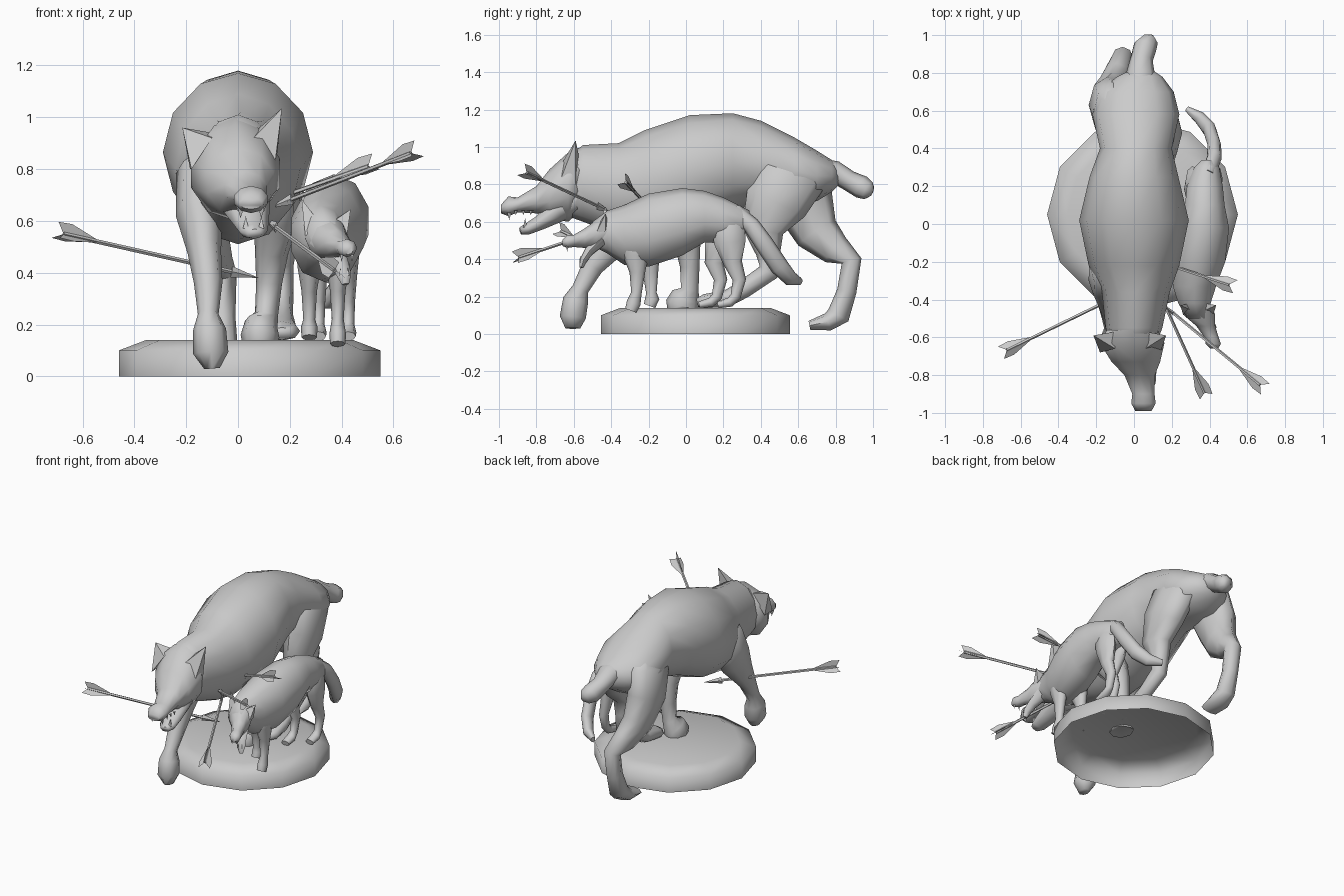
import bpy, bmesh, math
from mathutils import Vector as V


def finish(name, bm, angle=50):
    bmesh.ops.recalc_face_normals(bm, faces=bm.faces)
    me = bpy.data.meshes.new(name)
    bm.to_mesh(me)
    bm.free()
    ob = bpy.data.objects.new(name, me)
    bpy.context.collection.objects.link(ob)
    bpy.ops.object.select_all(action='DESELECT')
    ob.select_set(True)
    bpy.context.view_layer.objects.active = ob
    bpy.ops.object.shade_smooth_by_angle(angle=math.radians(angle))
    return ob


def skin(name, rings, angle=65, cap_first=True):
    """Bridge equal-length rings of points into a tube."""
    bm = bmesh.new()
    vs = [[bm.verts.new(p) for p in r] for r in rings]
    n = len(vs[0])
    for a, b in zip(vs, vs[1:]):
        for i in range(n):
            bm.faces.new((a[i], a[(i + 1) % n], b[(i + 1) % n], b[i]))
    if cap_first:
        bm.faces.new(vs[0])
    bm.faces.new(vs[-1])
    return finish(name, bm, angle)


def trunk(name, secs, n=12):
    """Upright sections: y, x centre, top z, bottom z, half width."""
    rings = []
    for y, x, zt, zb, w in secs:
        c, h = (zt + zb) / 2, (zt - zb) / 2
        rings.append([(x + w * math.sin(k), y, c + h * math.cos(k))
                      for k in (2 * math.pi * i / n for i in range(n))])
    return skin(name, rings)


def limb(name, pts, n=8):
    """Sections square to the path: x, y, z, side radius, depth radius."""
    P = [V(p[:3]) for p in pts]
    rings = []
    for i, p in enumerate(pts):
        t = (P[min(i + 1, len(P) - 1)] - P[max(i - 1, 0)]).normalized()
        u = V((1, 0, 0))
        u = (u - t * u.dot(t)).normalized()
        v = t.cross(u)
        rings.append([P[i] + u * p[3] * math.cos(k) + v * p[4] * math.sin(k)
                      for k in (2 * math.pi * j / n for j in range(n))])
    return skin(name, rings)


def spike(name, base, tip):
    """Pyramid over a small base loop: ears and teeth."""
    bm = bmesh.new()
    b = [bm.verts.new(p) for p in base]
    t = bm.verts.new(tip)
    bm.faces.new(b)
    for i in range(len(b)):
        bm.faces.new((b[i], b[(i + 1) % len(b)], t))
    return finish(name, bm, 20)


def tooth(name, x, y, z, h, r=.009):
    spike(name, [(x - r, y - r, z), (x + r, y - r, z), (x, y + r, z)], (x, y, z + h))


# round base, open underneath
C = (.045, .05)
skin("base", [[(C[0] + r * math.cos(i * math.pi / 6), C[1] + r * math.sin(i * math.pi / 6), z)
               for i in range(12)] for r, z in ((.505, 0), (.505, .1), (.40, .14))],
     75, cap_first=False)

# large animal: body and neck
trunk("large_body", [
    (-.66, .0, .93, .64, .11), (-.55, .0, 1.01, .60, .15), (-.36, .01, 1.02, .53, .18),
    (-.22, .0, 1.09, .51, .24), (.02, .0, 1.17, .56, .29), (.25, .0, 1.18, .66, .235),
    (.40, .01, 1.14, .70, .19), (.58, .01, 1.05, .70, .23), (.70, .01, .98, .71, .20),
    (.78, .03, .93, .76, .12), (.82, .04, .89, .80, .05)])
trunk("large_head", [
    (-.56, -.01, 1.00, .66, .14), (-.63, -.01, .97, .60, .18), (-.73, .01, .88, .615, .135),
    (-.80, .03, .79, .645, .085), (-.90, .05, .73, .65, .062), (-.95, .05, .735, .63, .068),
    (-.99, .05, .69, .645, .045)], 10)
limb("large_jaw", [(.01, -.60, .72, .12, .08), (.03, -.70, .655, .095, .065),
                   (.05, -.78, .595, .07, .04), (.06, -.85, .56, .055, .03),
                   (.065, -.885, .55, .03, .02)])
limb("large_tail", [(.03, .70, .87, .09, .07), (.035, .80, .865, .075, .06),
                    (.04, .87, .82, .06, .055), (.06, .94, .785, .062, .062),
                    (.085, .975, .765, .045, .05), (.09, .995, .755, .015, .02)])
for s, tip in ((-1, (-.215, -.59, .96)), (1, (.17, -.59, 1.035))):
    x = -.02 + s * .1
    spike("large_ear", [(x - s * .02, -.66, .92), (x + s * .06, -.68, .80),
                        (x + s * .065, -.59, .80), (x - s * .02, -.57, .94)], tip)
for s in (-1, 1):
    tooth("upper_fang", .05 + s * .04, -.945, .65, -.04, .012)
    tooth("lower_fang", .06 + s * .03, -.86, .57, .05, .011)
    for k in range(3):
        tooth("back_tooth", .05 + s * .05, -.91 + k * .04, .66, -.025)

# large animal: legs
limb("large_front_leg_forward", [
    (-.10, -.17, .86, .04, .06), (-.14, -.22, .77, .10, .15), (-.15, -.30, .62, .09, .13),
    (-.13, -.41, .48, .065, .09), (-.115, -.50, .36, .055, .058), (-.115, -.565, .24, .04, .045),
    (-.11, -.59, .18, .064, .068), (-.105, -.605, .09, .068, .07), (-.10, -.605, .03, .03, .04)])
limb("large_front_leg_planted", [
    (.12, -.14, .88, .03, .06), (.15, -.12, .80, .09, .15), (.15, -.05, .62, .09, .12),
    (.13, .01, .48, .065, .07), (.12, .02, .36, .05, .052), (.11, .02, .24, .045, .047),
    (.09, .0, .20, .065, .08), (.085, -.02, .155, .075, .09), (.085, -.02, .135, .07, .08)])
limb("large_hind_leg_forward", [
    (.08, .60, .95, .06, .08), (.14, .56, .85, .095, .19), (.16, .48, .70, .095, .17),
    (.16, .41, .55, .075, .11), (.16, .44, .43, .055, .065), (.165, .44, .33, .05, .055),
    (.17, .31, .24, .042, .048), (.17, .22, .19, .055, .045), (.17, .10, .175, .07, .038),
    (.17, .06, .165, .04, .025)])
limb("large_hind_leg_back", [
    (-.07, .56, .95, .06, .08), (-.12, .58, .86, .10, .18), (-.14, .63, .70, .10, .16),
    (-.12, .70, .54, .085, .12), (-.09, .80, .45, .07, .085), (-.06, .885, .39, .055, .055),
    (-.06, .86, .23, .05, .052), (-.06, .815, .10, .06, .062), (-.06, .76, .065, .075, .048),
    (-.06, .66, .045, .065, .025)])

# small animal: body, head, tail
trunk("small_body", [
    (-.50, .34, .60, .47, .06), (-.42, .32, .66, .43, .09), (-.33, .32, .69, .37, .12),
    (-.20, .345, .75, .36, .145), (-.02, .37, .78, .42, .14), (.10, .375, .765, .49, .11),
    (.20, .375, .73, .49, .10), (.30, .385, .68, .52, .07), (.34, .39, .66, .57, .03)], 10)
trunk("small_head", [
    (-.42, .33, .64, .46, .075), (-.48, .345, .61, .45, .085), (-.54, .38, .565, .46, .05),
    (-.60, .41, .53, .465, .038), (-.635, .42, .53, .46, .04), (-.66, .425, .505, .47, .02)], 8)
limb("small_jaw", [(.36, -.46, .50, .05, .04), (.39, -.52, .44, .036, .028),
                   (.41, -.55, .39, .028, .022), (.415, -.56, .355, .014, .012)], 6)
for s in (-1, 1):
    tooth("small_fang", .42 + s * .02, -.635, .47, -.03, .006)
    tooth("small_lower_fang", .41 + s * .014, -.565, .39, .03, .006)
    x = .34 + s * .06
    spike("small_ear", [(x - s * .03, -.46, .60), (x + s * .02, -.48, .54),
                        (x + s * .02, -.43, .55), (x - s * .02, -.42, .61)],
          (x + s * .035, -.43, .665 - .02 * s))
limb("small_tail", [(.39, .26, .66, .04, .04), (.425, .35, .58, .04, .046),
                    (.425, .42, .48, .036, .05), (.40, .50, .36, .036, .05),
                    (.35, .56, .295, .034, .04), (.28, .61, .28, .015, .02)])

# small animal: two pairs of legs
for x, d in ((.385, 0), (.275, .10)):
    f = d * .25
    limb("small_front_leg", [
        (.35, -.22 + d * .4, .62, .02, .03), (x, -.25 + d * .4, .53, .06, .10),
        (x, -.27 + d * .6, .42, .045, .07), (x, -.26 + d * .7, .33, .03, .042),
        (x, -.265 + d * .8, .22, .023, .028), (x, -.28 + d, .165 + f, .032, .038),
        (x, -.295 + d, .125 + f, .03, .032)])
for x, d in ((.425, .05), (.31, -.05)):
    limb("small_hind_leg", [
        (.375, .23, .68, .02, .03), (x, .22, .61, .04, .09), (x, .21 + d * .5, .49, .045, .085),
        (x, .20 + d, .38, .034, .05), (x, .235 + d, .29, .027, .036),
        (x, .215 + d, .20, .024, .028), (x, .185 + d, .17, .032, .026),
        (x, .12 + d, .155, .03, .018)])


def arrow(tail, tip, roll=90):
    a, b = V(tail), V(tip)
    t = (b - a).normalized()
    u = t.cross(V((0, 0, 1))).normalized()
    w = u.cross(t)

    def ring(d, r, n=5):
        return [a + t * d + (u * math.cos(k * 2 * math.pi / n) + w * math.sin(k * 2 * math.pi / n)) * r
                for k in range(n)]
    L = (b - a).length
    skin("arrow_shaft", [ring(.03, .009), ring(L - .1, .009)])
    # flattened point
    c = a + t * (L - .12)
    spike("arrow_head", [c + w * .022, c + u * .01, c - w * .022, c - u * .01], b)
    # three swept feathers
    bm = bmesh.new()
    for k in range(3):
        g = math.radians(roll + 120 * k)
        o = u * math.cos(g) + w * math.sin(g)
        bm.faces.new([bm.verts.new(a + t * d + o * r)
                      for d, r in ((.20, 0), (.06, .045), (0, .042), (.03, 0))])
    finish("arrow_feathers", bm, 20)


arrow((-.70, -.68, .555), (.08, -.30, .38))
arrow((.69, -.87, .87), (.12, -.40, .65))
arrow((.385, -.92, .40), (.10, -.29, .61))
arrow((.53, -.33, .82), (.10, -.19, .67))
